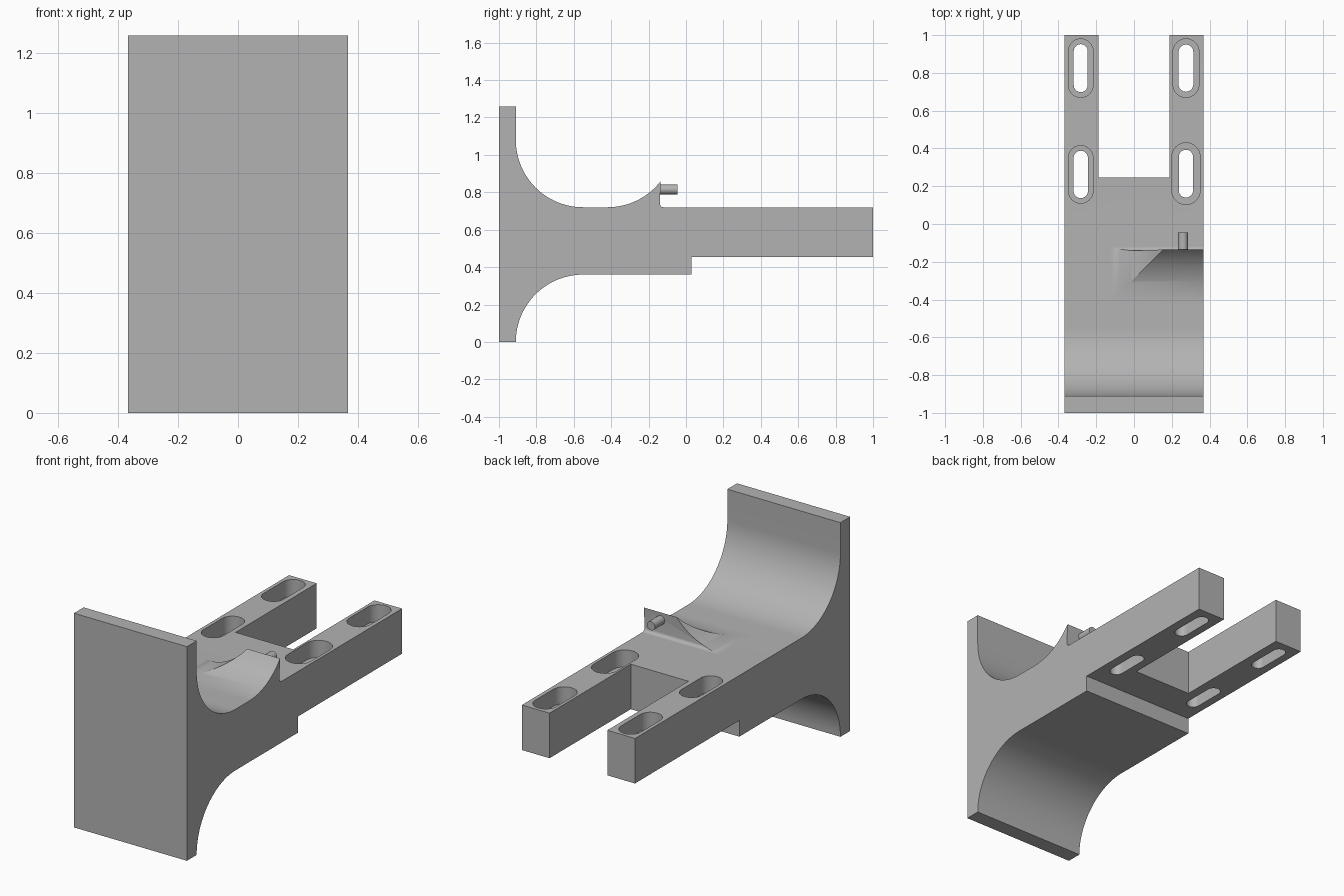
import bpy, bmesh, math
from mathutils import Vector

cube = bpy.data.objects.get("Cube")
if cube:
    bpy.data.objects.remove(cube, do_unlink=True)

grey = bpy.data.materials.new("plain grey")
grey.use_nodes = True
COLOUR = (0.45, 0.45, 0.45, 1)
grey.diffuse_color = COLOUR
grey.node_tree.nodes["Principled BSDF"].inputs["Base Color"].default_value = COLOUR


def arc(cx, cy, r, start, end, n=24):
    """Points along a circular arc, angles in degrees."""
    angles = [math.radians(start + (end - start) * i / n) for i in range(n + 1)]
    return [(cx + r * math.cos(a), cy + r * math.sin(a)) for a in angles]


def prism(name, outline, axis, low, high):
    """Extrude a 2D outline along x, y or z."""
    place = {"x": lambda a, b: (low, a, b),
             "y": lambda a, b: (a, low, b),
             "z": lambda a, b: (a, b, low)}[axis]
    bm = bmesh.new()
    face = bm.faces.new([bm.verts.new(place(a, b)) for a, b in outline])
    grown = bmesh.ops.extrude_face_region(bm, geom=[face])["geom"]
    shift = Vector([(high - low) * (axis == k) for k in "xyz"])
    bmesh.ops.translate(bm, vec=shift, verts=[v for v in grown if isinstance(v, bmesh.types.BMVert)])
    bmesh.ops.recalc_face_normals(bm, faces=bm.faces)
    mesh = bpy.data.meshes.new(name)
    bm.to_mesh(mesh)
    bm.free()
    mesh.materials.append(grey)
    obj = bpy.data.objects.new(name, mesh)
    bpy.context.collection.objects.link(obj)
    return obj


def combine(obj, tool, operation):
    """Apply a boolean and remove its tool."""
    tool.hide_render = True
    mod = obj.modifiers.new("boolean", "BOOLEAN")
    mod.operation, mod.object, mod.solver = operation, tool, "EXACT"
    bpy.context.view_layer.objects.active = obj
    bpy.ops.object.modifier_apply(modifier=mod.name)
    bpy.data.objects.remove(tool, do_unlink=True)


def smooth(obj):
    bpy.ops.object.select_all(action="DESELECT")
    obj.select_set(True)
    bpy.context.view_layer.objects.active = obj
    bpy.ops.object.shade_smooth_by_angle(angle=math.radians(25))


def stadium(x, y0, y1, r):
    return arc(x, y1 - r, r, 0, 180, 16) + arc(x, y0 + r, r, 180, 360, 16)


W = 0.368      # half width
TOP = 0.72     # deck height
R = 0.36       # large fillet radius

# Bracket body: end plate, large fillets, stepped deck
side = [(-1, 0)]
side += arc(-0.55, 0, R, 180, 90)
side += [(0.03, 0.36), (0.03, 0.455), (1, 0.455), (1, TOP)]
side += arc(-0.55, TOP + R, R, 270, 180)
side += [(-0.91, 1.26), (-1, 1.26)]
body = prism("bracket_body", side, "x", -W, W)

# Gap between the two arms
gap = [(-0.188, 0.245), (0.188, 0.245), (0.188, 1.2), (-0.188, 1.2)]
combine(body, prism("gap_cutter", gap, "z", 0.2, 1), "DIFFERENCE")

# Counterbored bolt slots: x, bore start, bore end, bore half width, slot inset
for x, y0, y1, r, inset in [(-0.282, 0.67, 0.98, 0.065, 0.028),
                            (-0.282, 0.11, 0.415, 0.065, 0.027),
                            (0.275, 0.67, 0.98, 0.069, 0.03),
                            (0.275, 0.103, 0.43, 0.075, 0.037)]:
    combine(body, prism("bore_cutter", stadium(x, y0, y1, r), "z", 0.62, 1), "DIFFERENCE")
    slot = stadium(x, y0 + inset, y1 - inset, r - inset)
    combine(body, prism("slot_cutter", slot, "z", 0.2, 1), "DIFFERENCE")
smooth(body)

# Raised fin: two concave ramps meeting at a mitre
SWEEP = math.degrees(math.acos(1 - 0.14 / R))
ramp = arc(-0.42, TOP + R, R, 270, 270 + SWEEP)
ramp += arc(-0.12, TOP + 0.02, 0.02, 180, 270, 6)
ramp += [(-0.12, 0.70), (-0.42, 0.70)]
fin = prism("raised_fin", ramp, "x", -0.3, W)
flank = arc(-0.13, TOP + R, R, 270, 270 + SWEEP)
flank += [(0.15, 0.9), (0.5, 0.9), (0.5, 0.6), (-0.13, 0.6)]
combine(fin, prism("flank_cutter", flank, "y", -0.6, 0.1), "INTERSECT")
smooth(fin)

# Small peg on the back of the fin
peg = prism("peg", arc(0.26, 0.815, 0.026, 0, 345, 23), "y", -0.15, -0.045)
smooth(peg)
